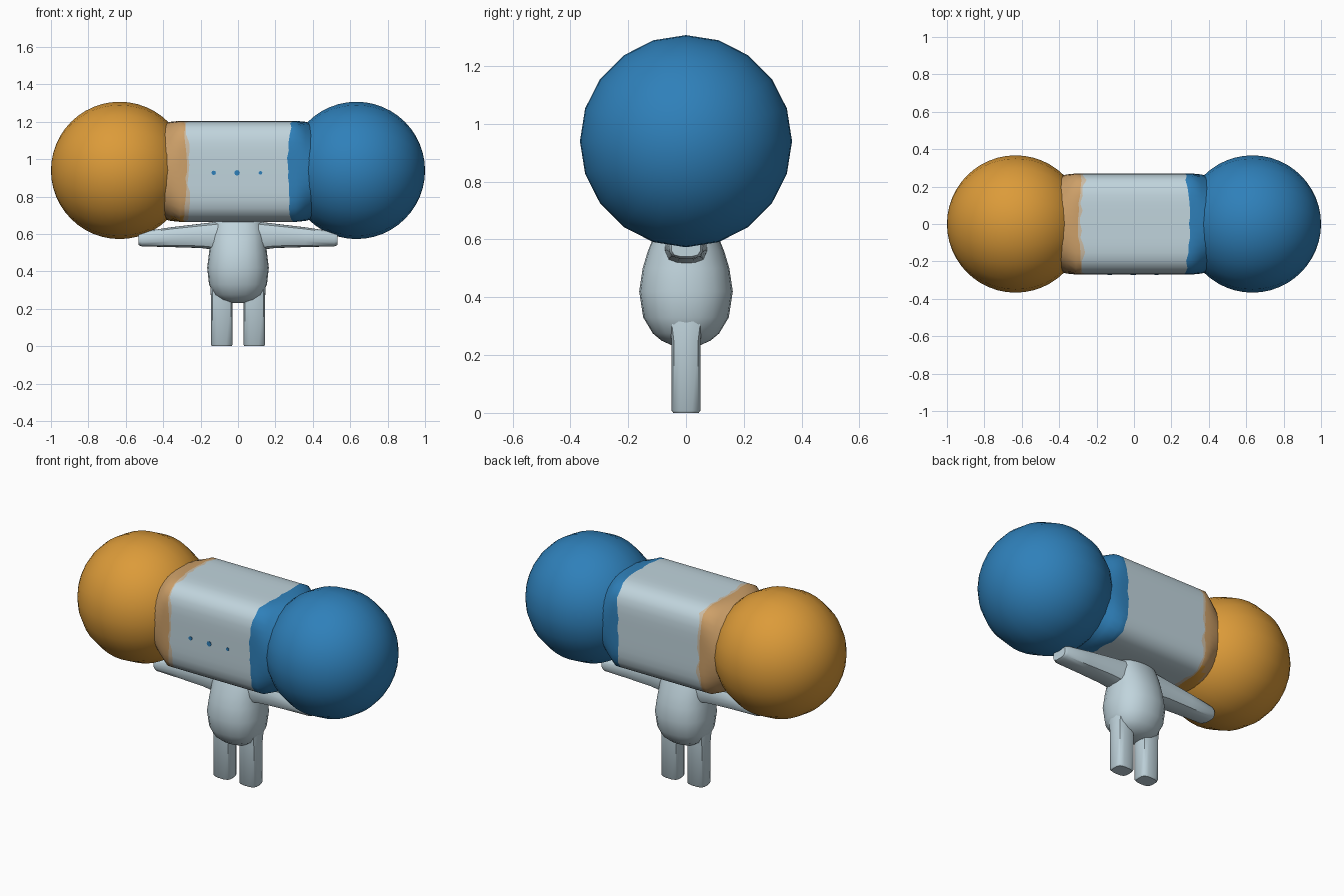
import bpy, bmesh, math, random
from mathutils import Matrix, Vector

random.seed(4)
cube = bpy.data.objects.get("Cube")
if cube:
    bpy.data.objects.remove(cube, do_unlink=True)


def material(name, r, g, b):
    m = bpy.data.materials.new(name)
    m.use_nodes = True
    m.diffuse_color = (r, g, b, 1)
    bsdf = next(n for n in m.node_tree.nodes if n.type == 'BSDF_PRINCIPLED')
    bsdf.inputs["Base Color"].default_value = (r, g, b, 1)
    return m


GREY = material("pale blue grey", 0.53, 0.66, 0.72)
BLUE = material("blue", 0.028, 0.216, 0.49)
ORANGE = material("orange", 0.716, 0.328, 0.041)
TAN = material("tan", 0.61, 0.35, 0.14)
CREAM = material("pale tan", 0.61, 0.51, 0.38)


def finish(name, bm, mats, angle=35):
    bmesh.ops.recalc_face_normals(bm, faces=bm.faces)
    mesh = bpy.data.meshes.new(name)
    bm.to_mesh(mesh)
    bm.free()
    obj = bpy.data.objects.new(name, mesh)
    bpy.context.collection.objects.link(obj)
    for m in mats:
        mesh.materials.append(m)
    bpy.ops.object.select_all(action='DESELECT')
    obj.select_set(True)
    bpy.context.view_layer.objects.active = obj
    bpy.ops.object.shade_smooth_by_angle(angle=math.radians(angle))
    return obj


def section(a, b, power, count):
    """Rounded-square outline: power 2 is an ellipse, higher is squarer."""
    pts = []
    for i in range(count):
        t = math.tau * i / count
        c, s = math.cos(t), math.sin(t)
        r = (abs(c) ** power + abs(s) ** power) ** (-1 / power)
        pts.append((a * r * c, b * r * s))
    return pts


def loft(rings):
    """Skin a list of point rings and cap both ends; returns strips of faces."""
    bm = bmesh.new()
    loops = [[bm.verts.new(p) for p in ring] for ring in rings]
    strips = []
    for lo, hi in zip(loops, loops[1:]):
        n = len(lo)
        strips.append([bm.faces.new((lo[i], lo[(i + 1) % n], hi[(i + 1) % n], hi[i]))
                       for i in range(n)])
    bm.faces.new(loops[0])
    bm.faces.new(loops[-1])
    return bm, strips


# Large end spheres, poles along x
for name, x, mat in (("left_sphere", 0.633, BLUE), ("right_sphere", -0.633, ORANGE)):
    bm = bmesh.new()
    bmesh.ops.create_uvsphere(bm, u_segments=20, v_segments=24, radius=0.367)
    bm.transform(Matrix.Translation((x, 0, 0.94)) @ Matrix.Rotation(math.pi / 2, 4, 'Y'))
    finish(name, bm, [mat])

# Rounded-square crossbar with ragged paint edges at each end
COUNT, MID = 48, 0.935


def bar_ring(x, half=0.27, power=5):
    return [(x, y, MID + z) for y, z in section(half, half, power, COUNT)]


def ragged(side, inset, amount):
    ring = []
    for x, y, z in bar_ring(0):
        facing = math.cos(math.atan2(z - MID, y)) ** 2
        ring.append((side * (0.302 - inset - amount * facing
                             - random.uniform(0, 0.012)), y, z))
    return ring


tan_edge = ragged(-1, 0, 0.02)
cream_edge = [(x + random.uniform(0.004, 0.028), y, z) for x, y, z in tan_edge]
bm, strips = loft([
    bar_ring(-0.42, 0.25, 2), bar_ring(-0.36, 0.265, 3), bar_ring(-0.31),
    tan_edge, cream_edge, ragged(1, 0, 0.03),
    bar_ring(0.31), bar_ring(0.36, 0.265, 3), bar_ring(0.42, 0.25, 2)])
for strip, slot in zip(strips, (3, 3, 3, 4, 0, 1, 1, 1)):
    for f in strip:
        under = slot == 3 and f.calc_center_median().z < MID - 0.24
        f.material_index = 2 if under else slot
finish("crossbar", bm, [GREY, BLUE, ORANGE, TAN, CREAM])

# Three tiny face dots
for name, x, r in (("right_dot", -0.13, 0.012), ("middle_dot", -0.005, 0.015),
                   ("left_dot", 0.12, 0.01)):
    bm = bmesh.new()
    bmesh.ops.create_cone(bm, cap_ends=True, segments=8, radius1=r, radius2=r, depth=0.006)
    bm.transform(Matrix.Translation((x, -0.27, 0.927)) @ Matrix.Rotation(math.pi / 2, 4, 'X'))
    finish(name, bm, [BLUE])

# Egg-shaped torso: height, half width, half depth
profile = [(0.232, 0.05, 0.045), (0.25, 0.095, 0.085), (0.275, 0.13, 0.115),
           (0.33, 0.155, 0.148), (0.42, 0.165, 0.162), (0.5, 0.155, 0.15),
           (0.56, 0.148, 0.132), (0.62, 0.142, 0.108), (0.67, 0.13, 0.085)]
bm, _ = loft([[(x, y, z) for x, y in section(a, b, 2.3, 20)] for z, a, b in profile])
finish("torso", bm, [GREY], 50)

# Mirrored arms and legs
for side, label in ((1, "left"), (-1, "right")):
    arm = [(0.08, 0.59, 0.08, 0.075), (0.2, 0.59, 0.065, 0.07),
           (0.36, 0.583, 0.053, 0.063), (0.515, 0.573, 0.039, 0.058),
           (0.532, 0.573, 0.032, 0.05)]
    bm, _ = loft([[(side * x, y, mid + z) for y, z in section(d, h, 3.5, 16)]
                  for x, mid, h, d in arm])
    finish(label + "_arm", bm, [GREY], 40)

    leg = [(0.0, 0.052, 0.044), (0.008, 0.058, 0.05), (0.25, 0.058, 0.05),
           (0.32, 0.06, 0.06), (0.38, 0.05, 0.07)]
    bm, _ = loft([[(side * 0.087 + x, y, z) for x, y in section(a, b, 4, 16)]
                  for z, a, b in leg])
    finish(label + "_leg", bm, [GREY], 40)
